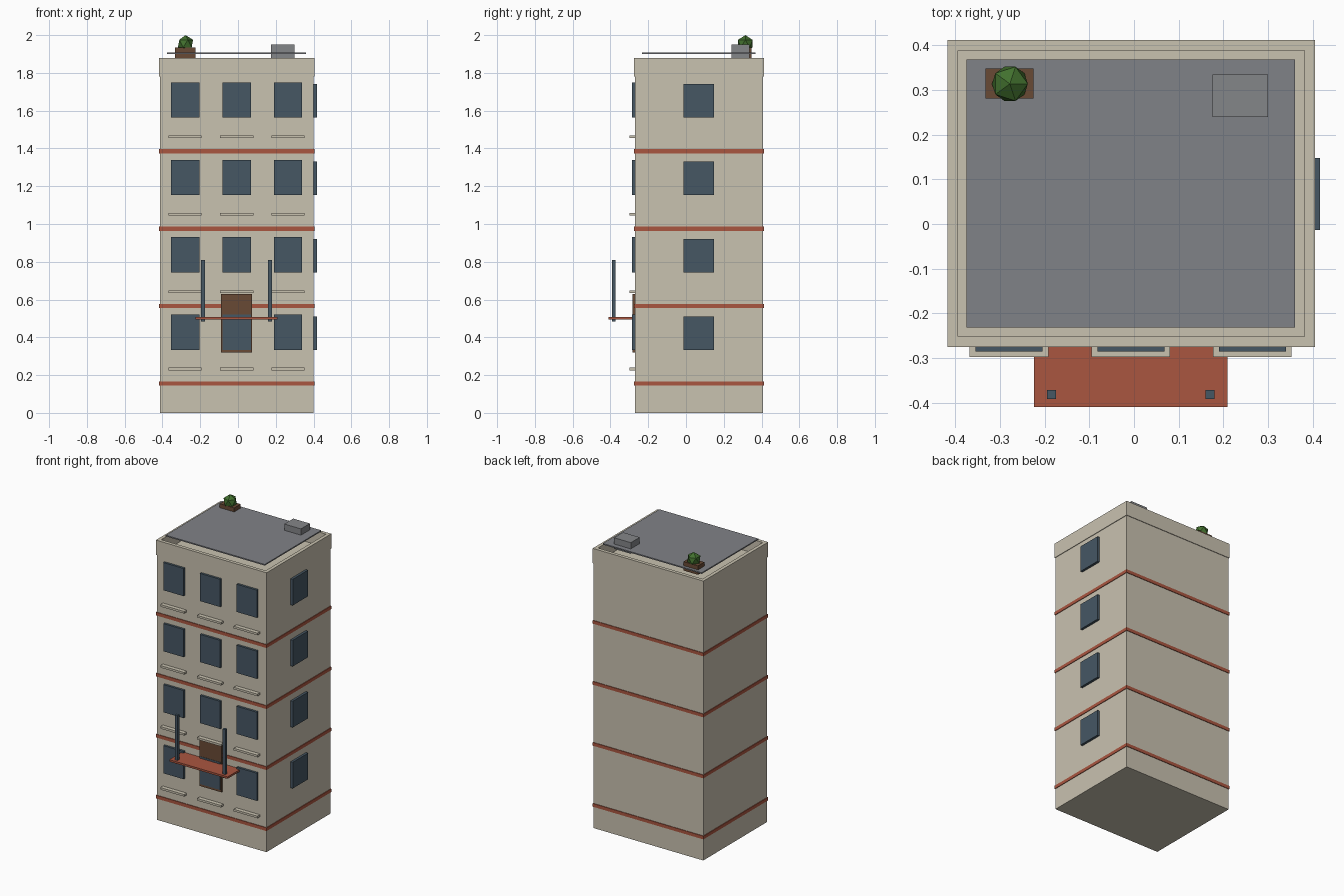
import bpy
import bmesh
from mathutils import Matrix, Vector

default_cube = bpy.data.objects.get("Cube")
if default_cube:
    bpy.data.objects.remove(default_cube, do_unlink=True)


def material(name, rgb):
    """Flat material from 8-bit display colour, stored as linear values."""
    linear = [((c / 255 + 0.055) / 1.055) ** 2.4 for c in rgb] + [1]
    mat = bpy.data.materials.new(name)
    mat.use_nodes = True
    mat.diffuse_color = linear
    mat.node_tree.nodes["Principled BSDF"].inputs["Base Color"].default_value = linear
    return mat


plaster = material("beige plaster", (201, 194, 176))
brick = material("brick red", (170, 86, 64))
glass = material("dark blue glass", (70, 87, 100))
roofing = material("roof grey", (128, 130, 135))
metal = material("vent grey", (132, 134, 137))
wood = material("brown wood", (105, 74, 53))
leaves = material("leaf green", (66, 112, 46))


def finish(name, bm, mat):
    mesh = bpy.data.meshes.new(name)
    bmesh.ops.recalc_face_normals(bm, faces=bm.faces)
    bm.to_mesh(mesh)
    bm.free()
    mesh.materials.append(mat)
    obj = bpy.data.objects.new(name, mesh)
    bpy.context.collection.objects.link(obj)
    return obj


def box_mesh(x, y, z):
    """Box between the (low, high) pairs on each axis."""
    bm = bmesh.new()
    centre = Vector([sum(r) / 2 for r in (x, y, z)])
    size = [r[1] - r[0] for r in (x, y, z)]
    bmesh.ops.create_cube(bm, size=1, matrix=Matrix.Translation(centre) @ Matrix.Diagonal((*size, 1)))
    return bm


def box(name, x, y, z, mat):
    return finish(name, box_mesh(x, y, z), mat)


def around(c, half):
    return (c - half, c + half)


LEFT, RIGHT, FRONT, BACK = -0.418, 0.405, -0.275, 0.412
LIP = 0.004
FLOOR = 0.41
COLUMNS = (-0.28, -0.007, 0.265)

# Main block
box("building_body", (LEFT + LIP, RIGHT - LIP), (FRONT + LIP, BACK - LIP), (0, 1.785), plaster)

# Parapet: slightly wider block with a sunken top
bm = box_mesh((LEFT, RIGHT), (FRONT, BACK), (1.78, 1.88))
top = max(bm.faces, key=lambda f: f.calc_center_median().z)
bmesh.ops.inset_region(bm, faces=[top], thickness=0.033)
pocket = bmesh.ops.extrude_face_region(bm, geom=[top])["geom"]
bmesh.ops.translate(bm, vec=(0, 0, -0.09), verts=[v for v in pocket if isinstance(v, bmesh.types.BMVert)])
if top.is_valid:
    bmesh.ops.delete(bm, geom=[top], context="FACES")
finish("parapet", bm, plaster)

# Repeated parts of every floor
for i in range(4):
    z = i * FLOOR
    box(f"floor_band_{i}", (LEFT, RIGHT), (FRONT, BACK), around(0.155 + z, 0.011), brick)
    for j, x in enumerate(COLUMNS):
        box(f"front_window_{i}_{j}", around(x, 0.075), (-0.286, -0.265), (0.334 + z, 0.52 + z), glass)
        box(f"window_sill_{i}_{j}", around(x, 0.088), (-0.298, -0.265), around(0.232 + z, 0.007), plaster)
    box(f"side_window_{i}", (0.39, 0.417), around(0.067, 0.081), (0.334 + z, 0.51 + z), glass)

# Entrance
box("entrance_door", around(-0.007, 0.082), (-0.284, -0.265), (0.32, 0.63), wood)
box("entrance_canopy", (-0.224, 0.21), (-0.41, -0.27), (0.495, 0.508), brick)
for side, x in (("right", -0.185), ("left", 0.17)):
    box(f"{side}_canopy_post", around(x, 0.01), around(-0.382, 0.01), (0.483, 0.81), glass)

# Roof
box("roof_panel", (-0.375, 0.361), (-0.232, 0.368), (1.9, 1.908), roofing)
box("roof_vent", (0.176, 0.3), (0.24, 0.335), (1.875, 1.95), metal)
box("planter_box", (-0.333, -0.225), (0.281, 0.348), (1.875, 1.935), wood)

# Shrub
bm = bmesh.new()
bmesh.ops.create_icosphere(bm, subdivisions=1, radius=0.045, matrix=Matrix.Translation((-0.278, 0.314, 1.955)))
finish("shrub", bm, leaves)
